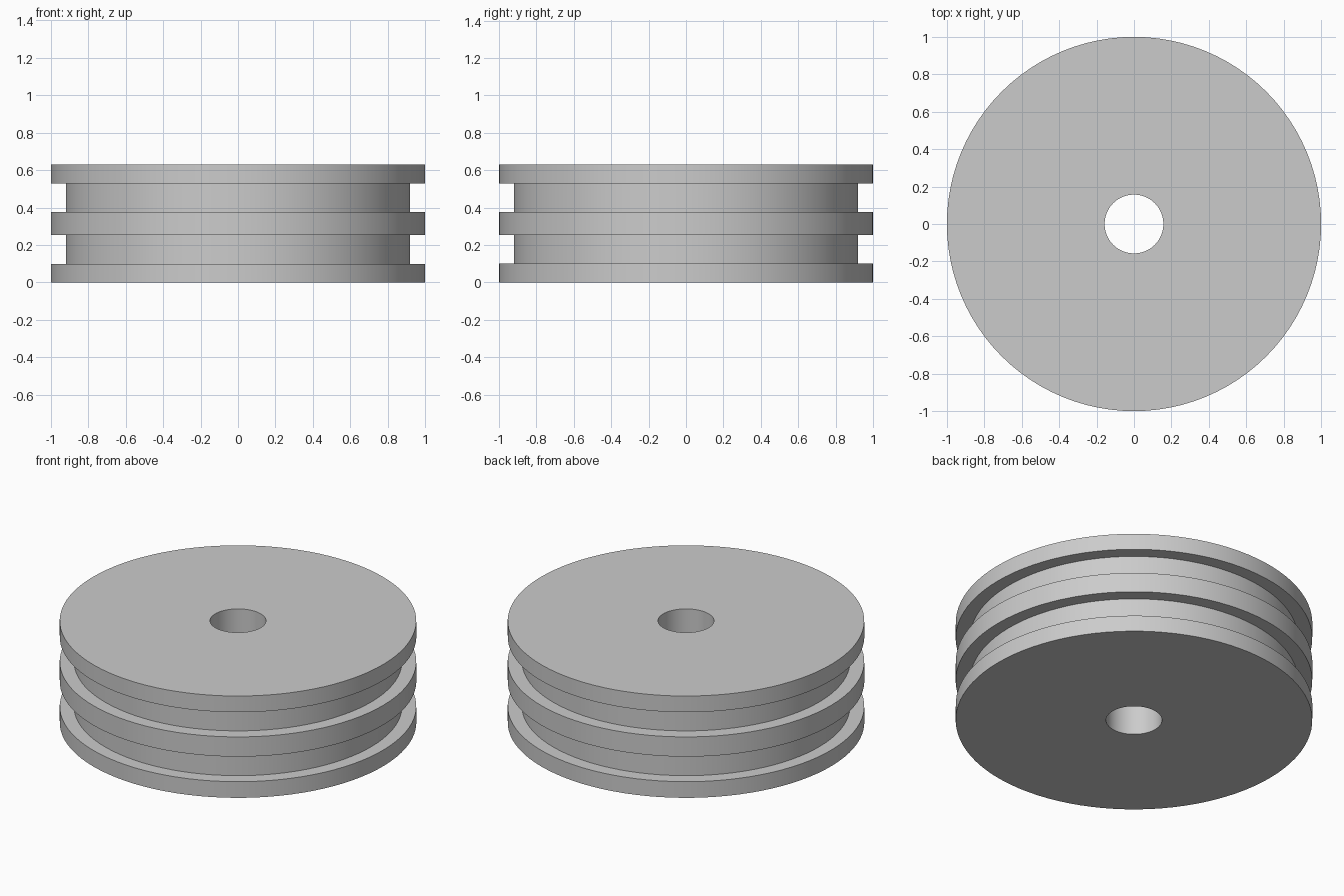
import bpy, bmesh, math

cube = bpy.data.objects.get("Cube")
if cube:
    bpy.data.objects.remove(cube, do_unlink=True)

SEGMENTS = 96
RIM, GROOVE, BORE = 1.0, 0.92, 0.157

# Plain grey finish
grey = bpy.data.materials.new("plain grey")
grey.use_nodes = True
colour = (0.6, 0.6, 0.6, 1)
grey.diffuse_color = colour
grey.node_tree.nodes["Principled BSDF"].inputs["Base Color"].default_value = colour

# Closed half section of the wheel: three flanges, two grooves and a bore
section = [(BORE, 0), (RIM, 0), (RIM, 0.10), (GROOVE, 0.10),
           (GROOVE, 0.255), (RIM, 0.255), (RIM, 0.377), (GROOVE, 0.377),
           (GROOVE, 0.53), (RIM, 0.53), (RIM, 0.63), (BORE, 0.63)]

# Revolve the section around the axle
bm = bmesh.new()
verts = [bm.verts.new((r, 0, z)) for r, z in section]
edges = [bm.edges.new((a, b)) for a, b in zip(verts, verts[1:] + verts[:1])]
bmesh.ops.spin(bm, geom=verts + edges, cent=(0, 0, 0), axis=(0, 0, 1),
               angle=math.tau, steps=SEGMENTS, use_duplicate=False)
bmesh.ops.remove_doubles(bm, verts=bm.verts, dist=0.0001)
bmesh.ops.recalc_face_normals(bm, faces=bm.faces)

mesh = bpy.data.meshes.new("grooved_wheel")
bm.to_mesh(mesh)
bm.free()
mesh.materials.append(grey)
wheel = bpy.data.objects.new("grooved_wheel", mesh)
bpy.context.collection.objects.link(wheel)

# Smooth walls with crisp flange edges
bpy.context.view_layer.objects.active = wheel
wheel.select_set(True)
bpy.ops.object.shade_smooth_by_angle(angle=math.radians(30))
